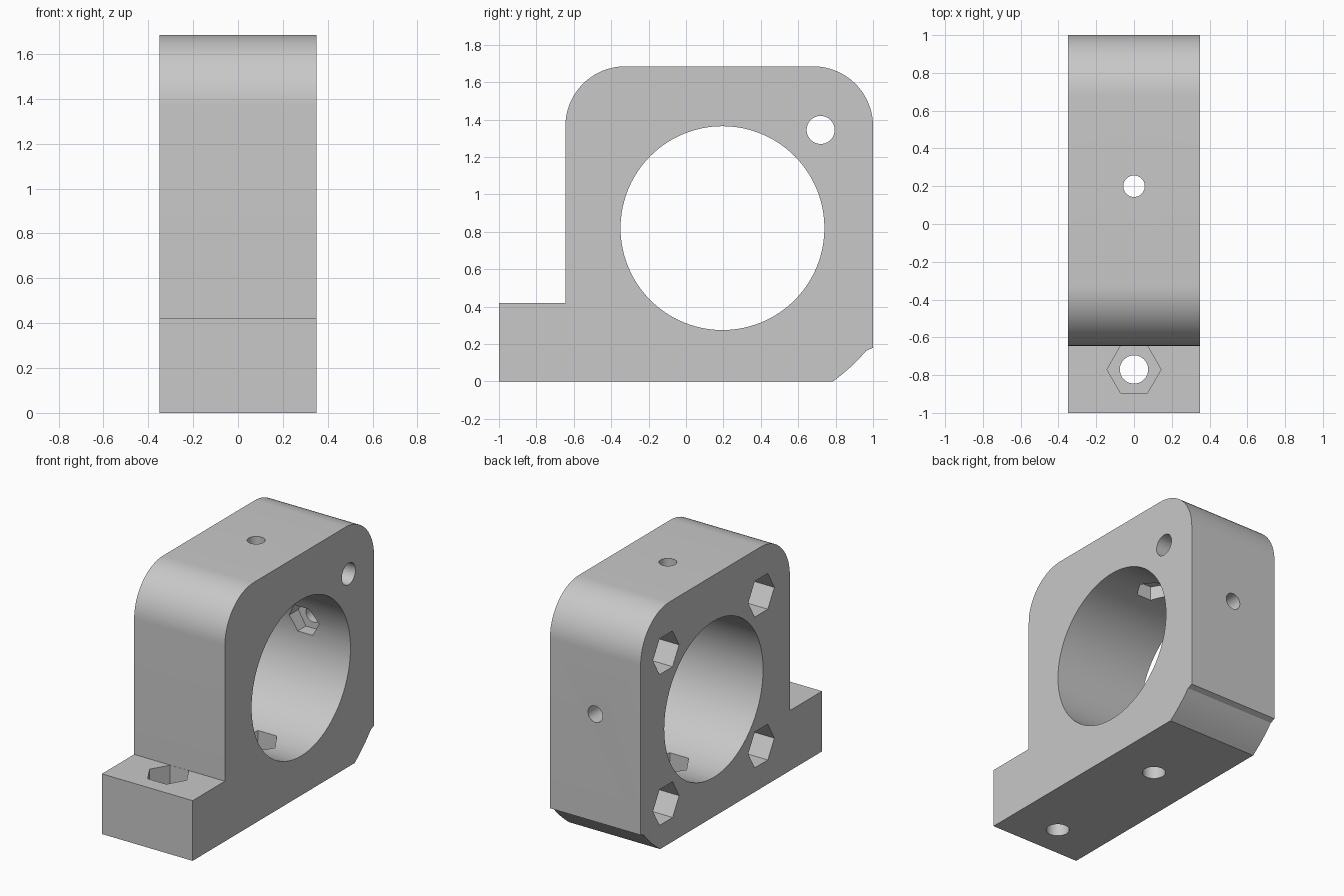
import bpy, bmesh
from math import radians, sin, cos, atan2, hypot
from mathutils import Matrix, Vector

if "Cube" in bpy.data.objects:
    bpy.data.objects.remove(bpy.data.objects["Cube"], do_unlink=True)

HALF_W = 0.35
BORE_Y, BORE_Z, BORE_R = 0.195, 0.82, 0.545
TOP, FRONT, BACK, ROUND = 1.685, -0.645, 1.0, 0.32
FOOT_TOP = 0.42

grey = bpy.data.materials.new("plain grey")
grey.use_nodes = True
colour = (0.58, 0.58, 0.58, 1)
grey.diffuse_color = colour
grey.node_tree.nodes["Principled BSDF"].inputs["Base Color"].default_value = colour


def add_object(name, bm):
    mesh = bpy.data.meshes.new(name)
    bmesh.ops.recalc_face_normals(bm, faces=bm.faces)
    bm.to_mesh(mesh)
    bm.free()
    mesh.materials.append(grey)
    obj = bpy.data.objects.new(name, mesh)
    bpy.context.collection.objects.link(obj)
    return obj


def arc(cy, cz, r, start, end, steps):
    angles = [start + (end - start) * i / steps for i in range(steps + 1)]
    return [(cy + r * cos(a), cz + r * sin(a)) for a in angles]


# Side outline: foot, relieved lower back corner, two rounded top corners
low, high = (0.785, 0.0), (BACK, 0.18)
a0 = atan2(low[1] - BORE_Z, low[0] - BORE_Y)
a1 = atan2(high[1] - BORE_Z, high[0] - BORE_Y)
relief = arc(BORE_Y, BORE_Z, hypot(low[0] - BORE_Y, low[1] - BORE_Z), a0, a1, 8)
relief[0], relief[-1] = low, high
outline = [(-1, 0)] + relief
outline += arc(BACK - ROUND, TOP - ROUND, ROUND, 0, radians(90), 20)
outline += arc(FRONT + ROUND, TOP - ROUND, ROUND, radians(90), radians(180), 20)
outline += [(FRONT, FOOT_TOP), (-1, FOOT_TOP)]

bm = bmesh.new()
face = bm.faces.new([bm.verts.new((-HALF_W, y, z)) for y, z in outline])
ext = bmesh.ops.extrude_face_region(bm, geom=[face])
bmesh.ops.translate(bm, vec=(2 * HALF_W, 0, 0),
                    verts=[v for v in ext["geom"] if isinstance(v, bmesh.types.BMVert)])
bracket = add_object("motor_bracket", bm)


def cut(start, end, radius, sides):
    """Remove a round or hexagonal prism running from start to end."""
    start, end = Vector(start), Vector(end)
    axis = end - start
    w = axis.normalized()
    # Hexagon corners point along x, or along y when the prism runs along x
    u = Vector((0, 1, 0)) if abs(w.x) > 0.5 else Vector((1, 0, 0))
    v = w.cross(u)
    frame = Matrix((u, v, w)).transposed().to_4x4()
    frame.translation = (start + end) / 2
    tool_bm = bmesh.new()
    ring = [(radius * cos(radians(360 * i / sides)), radius * sin(radians(360 * i / sides)))
            for i in range(sides)]
    base = tool_bm.faces.new([tool_bm.verts.new((p, q, -axis.length / 2)) for p, q in ring])
    grown = bmesh.ops.extrude_face_region(tool_bm, geom=[base])
    bmesh.ops.translate(tool_bm, vec=(0, 0, axis.length),
                        verts=[e for e in grown["geom"] if isinstance(e, bmesh.types.BMVert)])
    tool_bm.transform(frame)
    tool = add_object("cutter", tool_bm)
    tool.hide_render = True
    mod = bracket.modifiers.new("cut", "BOOLEAN")
    mod.operation, mod.solver, mod.object = "DIFFERENCE", "EXACT", tool
    bpy.context.view_layer.objects.active = bracket
    bpy.ops.object.modifier_apply(modifier=mod.name)
    bpy.data.objects.remove(tool, do_unlink=True)


# Main bore
cut((-1, BORE_Y, BORE_Z), (1, BORE_Y, BORE_Z), BORE_R, 96)

# Four mounting holes with nut pockets on one side
for y in (-0.33, 0.72):
    for z in (0.293, 1.345):
        cut((-1, y, z), (1, y, z), 0.075, 40)
        cut((-1, y, z), (-HALF_W + 0.2, y, z), 0.144, 6)

# Foot screw hole with nut pocket
cut((0, -0.77, -1), (0, -0.77, 1), 0.075, 40)
cut((0, -0.77, FOOT_TOP - 0.14), (0, -0.77, 1), 0.143, 6)

# Base screw hole with nut pocket opening into the bore
cut((0, 0.2, -1), (0, 0.2, BORE_Z), 0.075, 40)
cut((0, 0.2, 0.165), (0, 0.2, BORE_Z), 0.144, 6)

# Top and back clamping screw holes with smaller nut pockets
cut((0, 0.2, BORE_Z), (0, 0.2, 2), 0.057, 32)
cut((0, 0.2, BORE_Z), (0, 0.2, 1.455), 0.115, 6)
cut((0, BORE_Y, 0.93), (0, 2, 0.93), 0.057, 32)
cut((0, BORE_Y, 0.93), (0, 0.83, 0.93), 0.115, 6)

# Smooth curved walls, crisp edges
bpy.ops.object.select_all(action="DESELECT")
bracket.select_set(True)
bpy.context.view_layer.objects.active = bracket
bpy.ops.object.shade_smooth_by_angle(angle=radians(25))
